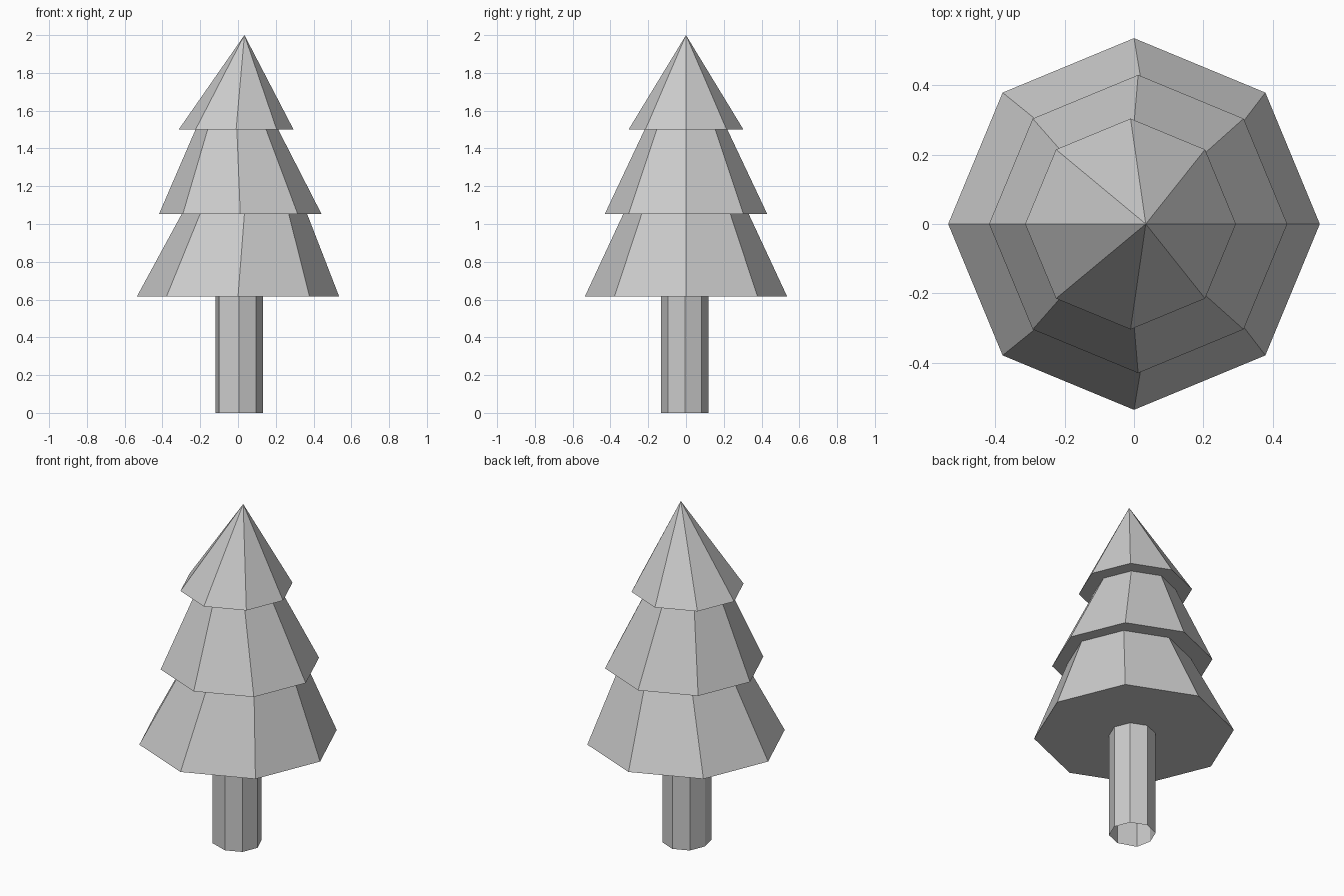
import bpy
from math import cos, sin, pi

if "Cube" in bpy.data.objects:
    bpy.data.objects.remove(bpy.data.objects["Cube"])

SIDES = 8


def ring(cx, cy, r, z):
    return [(cx + r * cos(2 * pi * i / SIDES), cy + r * sin(2 * pi * i / SIDES), z)
            for i in range(SIDES)]


def loft(name, rings, tip=None):
    """Join octagonal rings with flat quads, optionally closing to a point."""
    verts = [v for r in rings for v in r]
    faces = []
    for k in range(len(rings) - 1):
        a, b = k * SIDES, (k + 1) * SIDES
        for i in range(SIDES):
            j = (i + 1) % SIDES
            faces.append((a + i, a + j, b + j, b + i))
    if tip:
        a = (len(rings) - 1) * SIDES
        verts.append(tip)
        faces += [(a + i, a + (i + 1) % SIDES, len(verts) - 1) for i in range(SIDES)]
    mesh = bpy.data.meshes.new(name)
    mesh.from_pydata(verts, [], faces)
    obj = bpy.data.objects.new(name, mesh)
    bpy.context.collection.objects.link(obj)
    return obj


# Trunk: open tube with one slightly pushed-out corner at front left
base = ring(0.0065, -0.0065, 0.125, 0)
base[5] = (-0.1, -0.095, 0)
top = [(x, y, 0.615) for x, y, z in base]
loft("trunk", [base, top])

# Foliage: three stepped tiers, each with a flat underside, leaning slightly
loft("foliage", [
    top,
    ring(0, 0, 0.536, 0.615),
    ring(0.034, 0, 0.332, 1.053),
    ring(0.012, 0, 0.43, 1.053),
    ring(-0.006, 0, 0.219, 1.5),
    ring(-0.01, 0, 0.304, 1.5),
], tip=(0.034, 0, 2.0))
